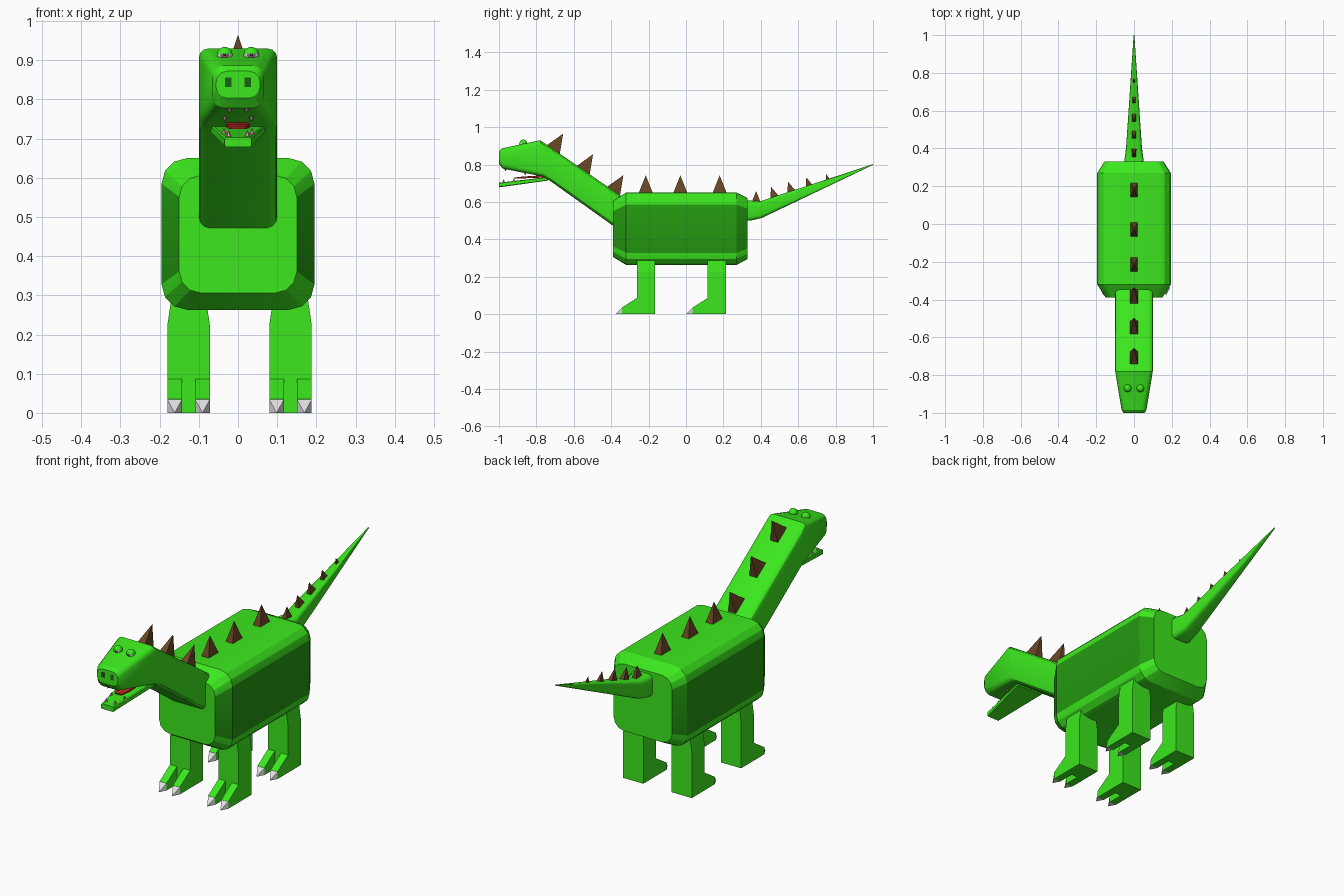
import bpy, bmesh, math
from mathutils import Vector

if "Cube" in bpy.data.objects:
    bpy.data.objects.remove(bpy.data.objects["Cube"])


def material(name, rgb):
    m = bpy.data.materials.new(name)
    m.diffuse_color = (*rgb, 1)
    m.use_nodes = True
    m.node_tree.nodes["Principled BSDF"].inputs["Base Color"].default_value = m.diffuse_color
    return m


GREEN = material("skin green", (.045, .80, .013))
FLANK = material("flank dark green", (.017, .32, .005))
BROWN = material("spike brown", (.14, .06, .018))
CLAW = material("claw grey", (.75, .75, .75))
RED = material("tongue red", (.45, .025, .012))
TOOTH = material("tooth pink", (.62, .34, .30))
DARK = material("nostril dark green", (.012, .12, .005))
WHITE = material("eye white", (.85, .85, .85))
IRIS = material("iris plum", (.25, .10, .16))
BLACK = material("pupil black", (.01, .01, .01))


def finish(name, bm, mats, smooth=None):
    bmesh.ops.recalc_face_normals(bm, faces=bm.faces)
    me = bpy.data.meshes.new(name)
    bm.to_mesh(me)
    bm.free()
    for m in mats:
        me.materials.append(m)
    ob = bpy.data.objects.new(name, me)
    bpy.context.collection.objects.link(ob)
    if smooth:
        bpy.ops.object.select_all(action='DESELECT')
        ob.select_set(True)
        bpy.context.view_layer.objects.active = ob
        bpy.ops.object.shade_smooth_by_angle(angle=math.radians(smooth))
    return ob


def hull(name, pts, mat):
    """Convex solid around a few points."""
    bm = bmesh.new()
    vs = [bm.verts.new(p) for p in pts]
    bmesh.ops.convex_hull(bm, input=vs)
    bmesh.ops.dissolve_limit(bm, angle_limit=.01, verts=bm.verts, edges=bm.edges)
    return finish(name, bm, [mat])


def loft(name, rings, mat, seg=3, smooth=30):
    """Rounded-rectangle sections: (bottom y,z), (top y,z), half width, corner radius."""
    bm = bmesh.new()
    loops = []
    for lo, hi, w, r in rings:
        lo, hi = Vector((0, *lo)), Vector((0, *hi))
        up = (hi - lo).normalized()
        h = (hi - lo).length / 2
        mid = (lo + hi) / 2
        loop = []
        for q, (sx, sz) in enumerate([(1, 1), (-1, 1), (-1, -1), (1, -1)]):
            for k in range(seg + 1):
                a = math.pi / 2 * (q + k / seg)
                x = sx * (w - r) + r * math.cos(a)
                v = sz * (h - r) + r * math.sin(a)
                loop.append(bm.verts.new(mid + up * v + Vector((x, 0, 0))))
        loops.append(loop)
    n = len(loops[0])
    for a, b in zip(loops, loops[1:]):
        for i in range(n):
            bm.faces.new((a[i], a[(i + 1) % n], b[(i + 1) % n], b[i]))
    bm.faces.new(loops[0])
    bm.faces.new(loops[-1])
    return finish(name, bm, [mat], smooth)


def spike(name, y, z, tip, slope, hx, hy, mat=BROWN, x=0):
    """Four-sided pyramid whose base follows a slope in the y-z plane."""
    base = [(x + sx * hx, y + sy * hy, z + sy * hy * slope - .008)
            for sx in (-1, 1) for sy in (-1, 1)]
    return hull(name, base + [(x, *tip)], mat)


# Torso with chamfered ends; the flat side strips are dark
body = loft("body", [((-.39, .306), (-.39, .606), .15, .055),
                     ((-.32, .263), (-.32, .65), .195, .065),
                     ((.27, .263), (.27, .65), .195, .065),
                     ((.33, .295), (.33, .62), .157, .055)], GREEN, smooth=20)
body.data.materials.append(FLANK)
for p in body.data.polygons:
    if abs(p.center.x) > .12 and abs(p.center.z - .457) < .02:
        p.material_index = 1

# Neck and upper head in one sweep
loft("neck_and_head", [((-1, .803), (-1, .872), .056, .028),
                       ((-.98, .778), (-.985, .886), .066, .028),
                       ((-.76, .735), (-.78, .93), .1, .025),
                       ((-.73, .715), (-.755, .913), .1, .025),
                       ((-.36, .451), (-.25, .565), .1, .025)], GREEN)

# Lower jaw and tongue
loft("lower_jaw", [((-1, .678), (-1, .703), .034, .004),
                   ((-.74, .714), (-.72, .735), .07, .004)], GREEN, 1)
loft("tongue", [((-.92, .724), (-.92, .730), .018, .002),
                ((-.87, .726), (-.87, .736), .03, .004),
                ((-.72, .732), (-.72, .745), .03, .004)], RED, 2)

# Tail
loft("tail", [((.28, .50), (.28, .607), .052, .02),
              ((.345, .50), (.345, .607), .05, .02),
              ((.405, .514), (.395, .603), .042, .018),
              ((1, .798), (1, .802), .002, .0008)], GREEN)

# Back spikes: neck (leaning back), body, tail
for tip_y in (-.657, -.497, -.335):
    y = tip_y - .055
    z = .93 - (y + .78) * .69
    spike("neck_spike", y, z, (tip_y, z + .082), -.69, .022, .036)
for y in (-.215, -.03, .18):
    spike("body_spike", y, .65, (y, .742), 0, .021, .04)
for y, s in ((.375, .055), (.475, .052), (.565, .05), (.66, .042), (.76, .026)):
    z = .603 + max(0, y - .395) * .327
    k = .327 if y > .4 else 0
    spike("tail_spike", y, z, (y - s * .4 * (k > 0), z + s), k, .25 * s, .45 * s)

# Legs with two clawed toes each
for part, back in (("front", -.165), ("back", .213)):
    front = back - .098
    for cx in (-.126, .134):
        hull(part + "_leg",
             [(cx + s * w, y, z) for s in (-1, 1) for y in (front, back)
              for w, z in ((.054, 0), (.054, .225), (.043, .30))], GREEN)
        for s in (-1, 1):
            tx, w = cx + s * .0355, .0185
            toe = [(front + .02, 0), (front + .02, .085), (front, .086),
                   (front - .08, .035), (front - .08, 0)]
            hull(part + "_toe", [(tx + e * w, y, z) for e in (-1, 1) for y, z in toe], GREEN)
            hull(part + "_claw", [(tx + e * w, front - .08, z) for e in (-1, 1)
                                  for z in (0, .034)] + [(tx, front - .114, 0)], CLAW)

for s in (-1, 1):
    # Teeth: six-sided cones, upper pair larger
    for x, y, z, d, r in ((.022, -.965, .782, -1, .015), (.034, -.86, .760, -1, .014),
                          (.024, -.975, .704, 1, .011), (.036, -.92, .710, 1, .010)):
        ring = [(s * x + r * math.cos(i * math.pi / 3), y + r * math.sin(i * math.pi / 3),
                 z - d * .006) for i in range(6)]
        hull("tooth", ring + [(s * x, y, z + d * .018)], TOOTH)

    # Nostril plates
    hull("nostril", [(s * .025 + a * .008, y, .844 + b * .012)
                     for a in (-1, 1) for b in (-1, 1) for y in (-1.001, -.995)], DARK)

    # Eyes: heavy green lid over a white eye with iris and pupil
    bm = bmesh.new()
    bmesh.ops.create_uvsphere(bm, u_segments=20, v_segments=16, radius=1)
    for v in bm.verts:
        v.co = Vector((v.co.x, -v.co.z, v.co.y))
    for f in bm.faces:
        c = f.calc_center_median().normalized()
        ang = math.degrees(math.acos(max(-1, min(1, -c.y))))
        if ang > 72 or c.z > .12:
            f.material_index = 0
        else:
            f.material_index = 3 if ang < 14 else 2 if ang < 28 else 1
    for v in bm.verts:
        v.co = v.co * .02 + Vector((s * .034, -.87, .914))
    finish("eye", bm, [GREEN, WHITE, IRIS, BLACK], 40)
